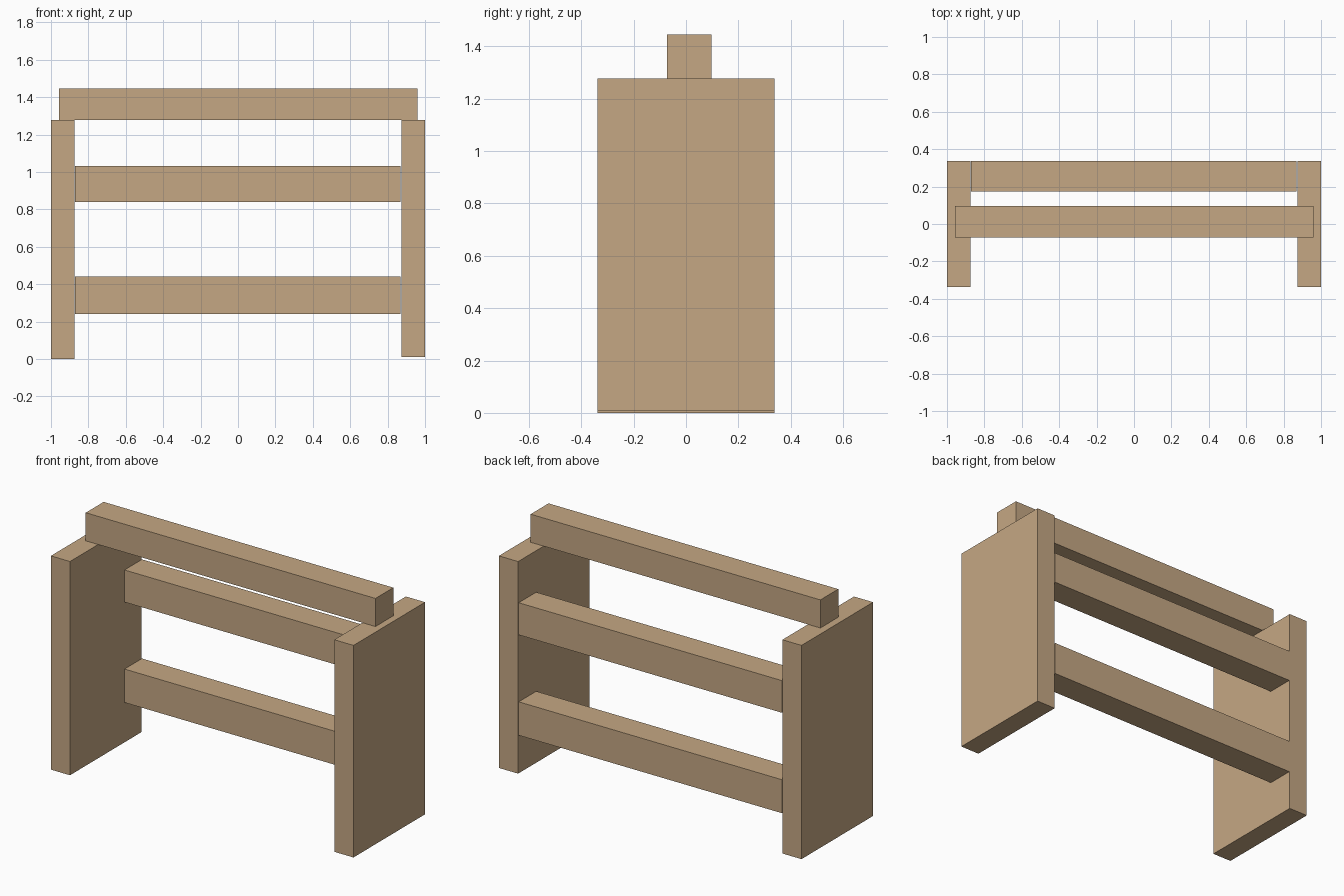
import bpy
import bmesh
from mathutils import Matrix, Vector

if "Cube" in bpy.data.objects:
    bpy.data.objects.remove(bpy.data.objects["Cube"])

wood = bpy.data.materials.new("wood")
wood.diffuse_color = (0.56, 0.39, 0.23, 1.0)
wood.use_nodes = True
wood.node_tree.nodes["Principled BSDF"].inputs["Base Color"].default_value = wood.diffuse_color


def board(name, x, y, z):
    """Add a box spanning the given (min, max) ranges."""
    low, high = (Vector(corner) for corner in zip(x, y, z))
    bm = bmesh.new()
    placement = Matrix.Diagonal(high - low).to_4x4()
    bmesh.ops.create_cube(bm, size=1.0, matrix=placement)
    mesh = bpy.data.meshes.new(name)
    bm.to_mesh(mesh)
    bm.free()
    mesh.materials.append(wood)
    obj = bpy.data.objects.new(name, mesh)
    obj.location = (low + high) / 2
    bpy.context.collection.objects.link(obj)
    return obj


DEPTH = (-0.338, 0.338)   # side panels, front to back
TOP = 1.277               # top of the side panels

# Side panels, the right one a touch shorter at the foot
board("left_side_panel", (-1.0, -0.874), DEPTH, (0.0, TOP))
board("right_side_panel", (0.873, 1.0), DEPTH, (0.01, TOP))

# Rails between the panels, flush with the back
for name, z in (("lower_rail", (0.24, 0.44)), ("upper_rail", (0.84, 1.032))):
    board(name, (-0.871, 0.869), (0.173, 0.338), z)

# Top beam resting across both panels
board("top_beam", (-0.956, 0.959), (-0.072, 0.097), (TOP, 1.445))
